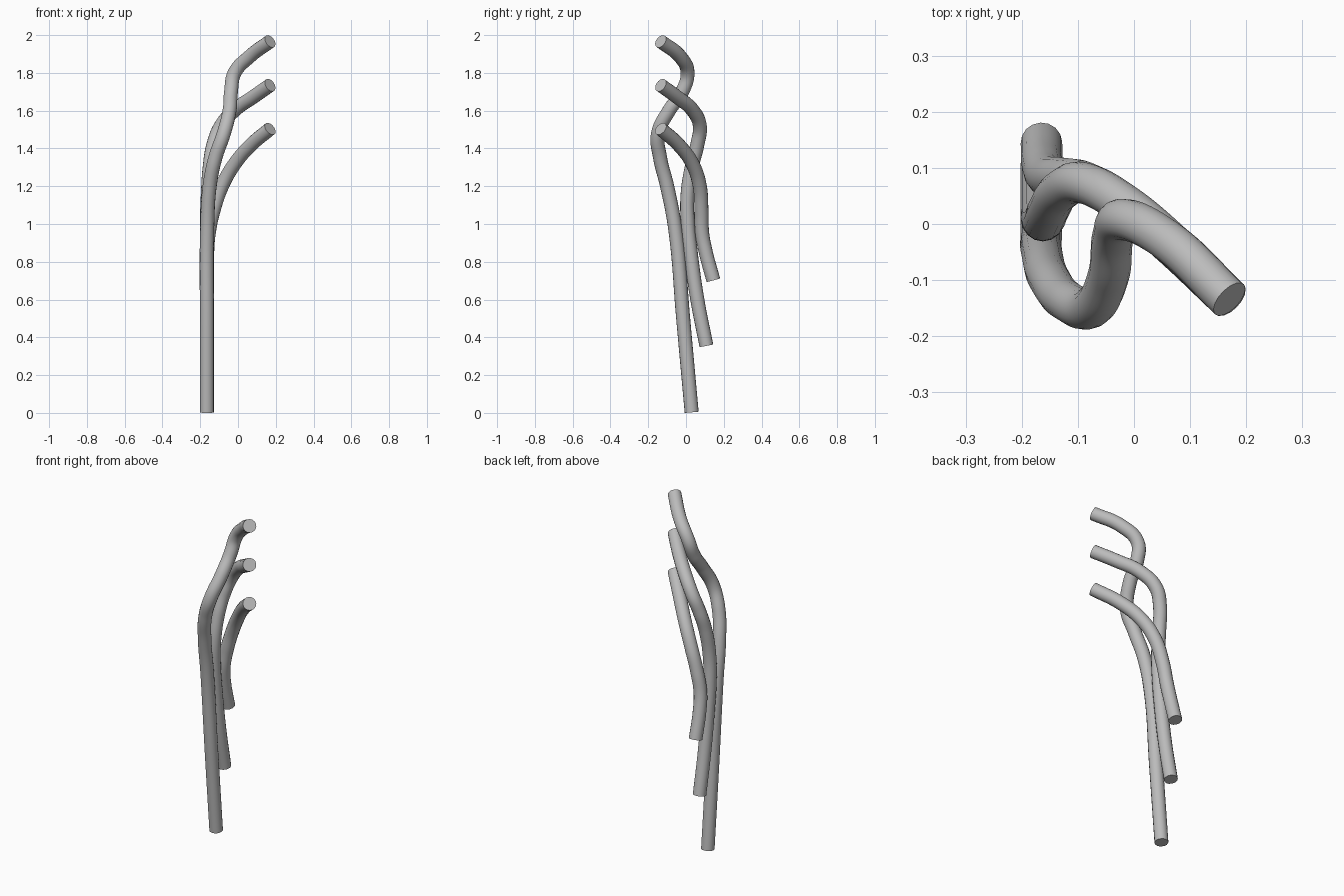
import bpy

cube = bpy.data.objects.get("Cube")
if cube:
    bpy.data.objects.remove(cube, do_unlink=True)

RADIUS = 0.037

grey = bpy.data.materials.new("plain_grey")
grey.use_nodes = True
color = (0.5, 0.5, 0.5, 1)
grey.diffuse_color = color
grey.node_tree.nodes["Principled BSDF"].inputs["Base Color"].default_value = color


def tube(name, path):
    """Round capped tube swept along a smooth path."""
    curve = bpy.data.curves.new(name, "CURVE")
    curve.dimensions = "3D"
    curve.bevel_depth = RADIUS
    curve.bevel_resolution = 6
    curve.resolution_u = 10
    curve.use_fill_caps = True
    spline = curve.splines.new("BEZIER")
    spline.bezier_points.add(len(path) - 1)
    for point, co in zip(spline.bezier_points, path):
        point.co = co
        point.handle_left_type = point.handle_right_type = "AUTO"
    obj = bpy.data.objects.new(name, curve)
    bpy.context.collection.objects.link(obj)
    bpy.ops.object.select_all(action="DESELECT")
    obj.select_set(True)
    bpy.context.view_layer.objects.active = obj
    bpy.ops.object.convert(target="MESH")
    obj = bpy.context.object
    obj.data.materials.clear()
    obj.data.materials.append(grey)
    # Weld the caps to the wall so the rim shades as a sharp edge
    bpy.ops.object.mode_set(mode="EDIT")
    bpy.ops.mesh.select_all(action="SELECT")
    bpy.ops.mesh.remove_doubles(threshold=0.0001)
    bpy.ops.mesh.normals_make_consistent(inside=False)
    bpy.ops.object.mode_set(mode="OBJECT")
    bpy.ops.object.shade_smooth_by_angle()


# Longest tube, with the double bend at the top
tube("long_tube", [
    (-.165, .03, .003), (-.165, -.015, .5), (-.163, -.058, .98),
    (-.15, -.1, 1.2), (-.12, -.137, 1.35), (-.075, -.148, 1.48),
    (-.045, -.09, 1.6), (-.037, -.02, 1.7), (-.018, .008, 1.8),
    (.06, -.03, 1.885), (.17, -.134, 1.967)])

# Middle tube
tube("middle_tube", [
    (-.165, .108, .355), (-.165, .06, .6), (-.165, .025, .85),
    (-.165, .01, 1.0), (-.16, .008, 1.15), (-.15, .03, 1.3),
    (-.13, .06, 1.42), (-.09, .073, 1.52), (-.015, .033, 1.605),
    (.08, -.047, 1.672), (.17, -.134, 1.735)])

# Shortest tube
tube("short_tube", [
    (-.165, .145, .702), (-.163, .105, .85), (-.155, .086, .95),
    (-.13, .082, 1.07), (-.085, .073, 1.2), (-.02, .036, 1.315),
    (.065, -.035, 1.415), (.17, -.134, 1.504)])
